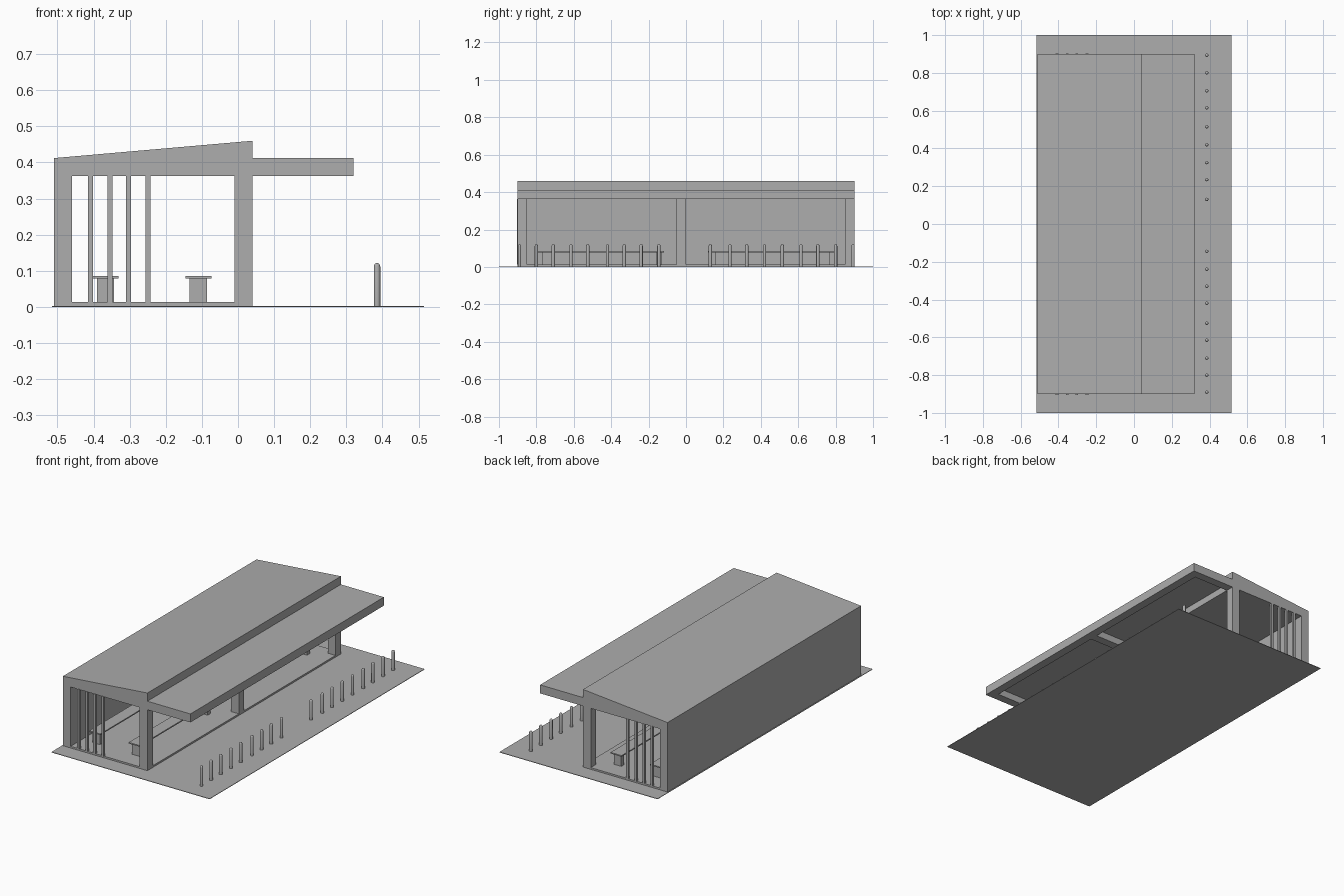
import bpy, bmesh, math

if "Cube" in bpy.data.objects:
    bpy.data.objects.remove(bpy.data.objects["Cube"])

grey = bpy.data.materials.new("concrete_grey")
grey.diffuse_color = (0.42, 0.42, 0.42, 1)
grey.use_nodes = True
grey.node_tree.nodes["Principled BSDF"].inputs["Base Color"].default_value = grey.diffuse_color


def finish(name, bm):
    bmesh.ops.recalc_face_normals(bm, faces=bm.faces)
    me = bpy.data.meshes.new(name)
    bm.to_mesh(me)
    bm.free()
    me.materials.append(grey)
    ob = bpy.data.objects.new(name, me)
    bpy.context.collection.objects.link(ob)
    return ob


def prism(name, profile, y0, y1):
    """Extrude an x/z profile along y."""
    bm = bmesh.new()
    f = bm.faces.new([bm.verts.new((x, y0, z)) for x, z in profile])
    ext = bmesh.ops.extrude_face_region(bm, geom=[f])
    for v in ext["geom"]:
        if isinstance(v, bmesh.types.BMVert):
            v.co.y = y1
    return finish(name, bm)


def box(name, x0, x1, y0, y1, z0, z1):
    return prism(name, [(x0, z0), (x1, z0), (x1, z1), (x0, z1)], y0, y1)


# paved base and floor slab
box("paving", -0.515, 0.515, -1, 1, 0, 0.003)
box("floor_slab", -0.51, 0.04, -0.9, 0.9, 0.003, 0.013)

# long closed wall and sloped roof
box("long_wall", -0.51, -0.46, -0.9, 0.9, 0.013, 0.362)
prism("sloped_roof", [(-0.51, 0.362), (0.04, 0.362), (0.04, 0.46), (-0.51, 0.412)], -0.9, 0.9)

# columns along the open side
for name, y0 in (("front_column", -0.9), ("middle_column", -0.05), ("back_column", 0.85)):
    box(name, -0.01, 0.04, y0, y0 + 0.05, 0.013, 0.362)

# canopy: thin top with a beam frame below
box("canopy_top", 0.04, 0.32, -0.9, 0.9, 0.402, 0.412)
box("canopy_edge_beam", 0.27, 0.32, -0.9, 0.9, 0.362, 0.402)
for name, y0 in (("canopy_front_beam", -0.9), ("canopy_middle_beam", -0.05), ("canopy_back_beam", 0.85)):
    box(name, 0.04, 0.27, y0, y0 + 0.05, 0.362, 0.402)

# upright bars in both open ends
for x in (-0.408, -0.354, -0.303, -0.249):
    for side, y0, y1 in (("front", -0.904, -0.89), ("back", 0.889, 0.902)):
        box(side + "_bar", x - 0.007, x + 0.007, y0, y1, 0.013, 0.364)

# four benches
for x in (-0.367, -0.11):
    for s in (-1, 1):
        a, b = sorted((s * 0.117, s * 0.808))
        box("bench_seat", x - 0.036, x + 0.036, a, b, 0.078, 0.085)
        for y in (0.145, 0.78):
            box("bench_leg", x - 0.024, x + 0.024, s * y - 0.014, s * y + 0.014, 0.013, 0.078)

# row of bollards with rounded tops
rows = [0.13, 0.235, 0.325, 0.42, 0.515, 0.615, 0.705, 0.8, 0.893]
for y in rows + [-0.145, -0.24, -0.33, -0.42, -0.525, -0.615, -0.71, -0.8, -0.89]:
    bm = bmesh.new()
    rings = []
    for r, z in ((0.009, 0.003), (0.009, 0.112), (0.007, 0.118), (0.003, 0.121)):
        rings.append([bm.verts.new((0.385 + r * math.cos(k * math.pi / 8),
                                    y + r * math.sin(k * math.pi / 8), z)) for k in range(16)])
    for lo, hi in zip(rings, rings[1:]):
        for k in range(16):
            j = (k + 1) % 16
            bm.faces.new((lo[k], lo[j], hi[j], hi[k]))
    bm.faces.new(rings[0])
    bm.faces.new(rings[-1])
    ob = finish("bollard", bm)
    for p in ob.data.polygons:
        p.use_smooth = len(p.vertices) == 4
    ob.data.set_sharp_from_angle(angle=math.radians(40))
